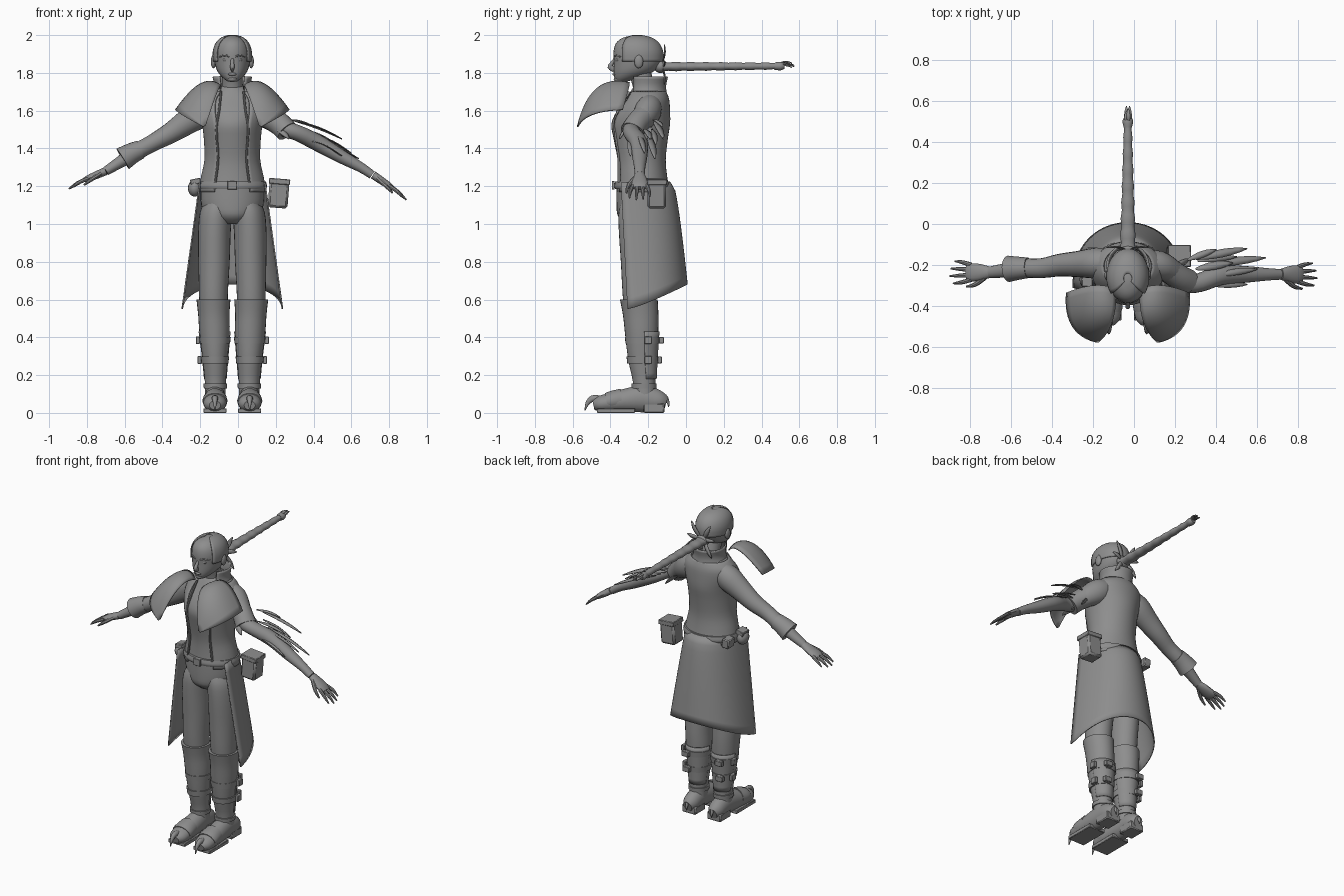
import bpy, bmesh, math
from mathutils import Vector

if "Cube" in bpy.data.objects:
    bpy.data.objects.remove(bpy.data.objects["Cube"])

CX = -0.03  # body centre line
grey = bpy.data.materials.new("plain_grey")
grey.use_nodes = True
grey.diffuse_color = (0.27, 0.27, 0.27, 1)
grey.node_tree.nodes["Principled BSDF"].inputs["Base Color"].default_value = grey.diffuse_color


def finish(name, bm, thick=0):
    bmesh.ops.recalc_face_normals(bm, faces=bm.faces)
    mesh = bpy.data.meshes.new(name)
    bm.to_mesh(mesh)
    bm.free()
    mesh.materials.append(grey)
    ob = bpy.data.objects.new(name, mesh)
    bpy.context.collection.objects.link(ob)
    if thick:
        mod = ob.modifiers.new("thickness", "SOLIDIFY")
        mod.thickness, mod.offset = thick, 0
    return ob


def smooth_rows(rows, steps):
    """Catmull-Rom resampling of tuples."""
    out = []
    for i in range(len(rows) - 1):
        a, b = rows[max(i - 1, 0)], rows[i]
        c, d = rows[i + 1], rows[min(i + 2, len(rows) - 1)]
        for k in range(steps):
            t = k / steps
            out.append([q + t / 2 * (r - p + t * (2 * p - 5 * q + 4 * r - s + t * (3 * (q - r) + s - p)))
                        for p, q, r, s in zip(a, b, c, d)])
    return out + [list(rows[-1])]


def skin(name, rings, closed=True, caps=True, thick=0):
    bm = bmesh.new()
    grid = [[bm.verts.new(p) for p in ring] for ring in rings]
    n = len(grid[0])
    for r0, r1 in zip(grid, grid[1:]):
        for j in range(n if closed else n - 1):
            k = (j + 1) % n
            bm.faces.new((r0[j], r0[k], r1[k], r1[j]))
    if closed and caps:
        bm.faces.new(grid[0])
        bm.faces.new(grid[-1])
    return finish(name, bm, thick)


def loft(name, rows, x=CX, side=1, n=28, gap=0, steps=3, caps=True, thick=0, grow=0, power=1.0):
    """Upright body of rings: z, x offset, y, x radius, y radius; gap opens the front."""
    rings = []
    g = math.radians(gap)
    for z, dx, y, rx, ry in smooth_rows(rows, steps):
        ring = []
        for j in range(n):
            a = g + (math.tau - 2 * g) * j / (n - 1 if gap else n)
            s, c = math.sin(a), math.cos(a)
            ring.append((x + side * dx + (rx + grow) * math.copysign(abs(s) ** power, s),
                         y - (ry + grow) * math.copysign(abs(c) ** power, c), z))
        rings.append(ring)
    return skin(name, rings, not gap, caps, thick)


def tube(name, rows, n=14, steps=3, up=(0, 0, 1)):
    """Tube along a path: x, y, z, radius across, radius upward."""
    rows = smooth_rows(rows, steps)
    rings = []
    for i, row in enumerate(rows):
        t = (Vector(rows[min(i + 1, len(rows) - 1)][:3]) - Vector(rows[max(i - 1, 0)][:3])).normalized()
        u = t.cross(Vector(up)).normalized()
        v = u.cross(t)
        rings.append([Vector(row[:3]) + u * row[3] * math.cos(math.tau * j / n)
                      + v * row[4] * math.sin(math.tau * j / n) for j in range(n)])
    return skin(name, rings)


def leaf(name, a, b, width, flat=(0, 0, 1), bend=0.01):
    """Thin pointed blade from a to b."""
    a, b, f = Vector(a), Vector(b), Vector(flat)
    across = (b - a).cross(f).normalized()
    rings = []
    for i in range(7):
        t = i / 6
        w = width * math.sin(math.pi * (0.05 + 0.93 * t)) ** 0.8
        p = a.lerp(b, t) + f * bend * math.sin(math.pi * t)
        rings.append([p - across * w, p + f * w * 0.3, p + across * w])
    return skin(name, rings, closed=False, thick=0.005)


def box(name, centre, size, tilt=0):
    bm = bmesh.new()
    bmesh.ops.create_cube(bm, size=1)
    bmesh.ops.scale(bm, vec=size, verts=bm.verts)
    bmesh.ops.bevel(bm, geom=bm.edges[:], offset=min(size) * 0.12, segments=1, affect="EDGES")
    ob = finish(name, bm)
    ob.location, ob.rotation_euler = centre, (0, tilt, 0)
    return ob


def ball(name, centre, size):
    bm = bmesh.new()
    bmesh.ops.create_uvsphere(bm, u_segments=16, v_segments=10, radius=1)
    bmesh.ops.scale(bm, vec=size, verts=bm.verts)
    bmesh.ops.translate(bm, vec=centre, verts=bm.verts)
    return finish(name, bm)


# Head, hair cap and neck
skull = [(1.755, 0, -.34, .025, .03), (1.775, 0, -.31, .052, .07), (1.81, 0, -.275, .08, .108),
         (1.86, 0, -.256, .094, .127), (1.91, 0, -.256, .096, .128), (1.955, 0, -.26, .082, .112),
         (1.985, 0, -.263, .052, .074), (1.998, 0, -.265, .015, .02)]
loft("head", skull)
loft("hair_cap", skull[3:], gap=52, grow=.005, thick=.006)
loft("neck", [(1.66, 0, -.21, .07, .07), (1.72, 0, -.22, .056, .06), (1.82, 0, -.25, .055, .06)])
tube("nose", [(CX, -.375, 1.875, .008, .008), (CX, -.393, 1.85, .01, .01),
              (CX, -.402, 1.832, .014, .012), (CX, -.38, 1.818, .015, .008)], up=(1, 0, 0))
ball("lips", (CX, -.376, 1.793), (.022, .014, .009))
ball("chin", (CX, -.357, 1.767), (.026, .026, .016))
for s, w in ((1, "left"), (-1, "right")):
    ball(w + "_eye", (CX + s * .036, -.36, 1.868), (.017, .014, .009))
    ball(w + "_ear", (CX + s * .1, -.25, 1.86), (.014, .024, .036))
    tube(w + "_brow", [(CX + s * .015, -.38, 1.886, .005, .005), (CX + s * .04, -.371, 1.893, .006, .006),
                       (CX + s * .068, -.345, 1.885, .004, .004)], n=8)
    for i, (dx, z) in enumerate(((.07, 1.95), (.1, 1.86), (.08, 1.74))):
        leaf(f"{w}_hair_feather_{i}", (CX + s * .01, -.135, 1.84), (CX + s * dx, -.115, z), .014, (0, 1, 0))

# Long braided tail
ball("hair_knot", (CX, -.135, 1.835), (.045, .035, .036))
braid = []
for i in range(33):
    t = i / 32
    swell = 1 + .08 * math.sin(i * math.pi / 2)
    braid.append((CX, -.15 + .63 * t, 1.833 + .003 * t, (.038 - .019 * t) * swell, (.025 - .007 * t) * swell))
tube("braid", braid, steps=1)
tube("braid_tie", [(CX, .47, 1.836, .02, .02), (CX, .5, 1.836, .026, .023), (CX, .52, 1.838, .018, .016)])
for i in range(5):
    a = math.tau * i / 5
    leaf(f"braid_tuft_{i}", (CX + .012 * math.cos(a), .49, 1.837 + .01 * math.sin(a)),
         (CX + .008 * math.cos(a), .573 - .012 * (i % 3), 1.84 + .012 * math.sin(a)), .009)

# Torso, open coat and stand collar
body = [(1.17, 0, -.23, .17, .135), (1.25, 0, -.235, .155, .125), (1.34, 0, -.24, .137, .122),
        (1.45, 0, -.245, .14, .138), (1.53, 0, -.245, .15, .15), (1.60, 0, -.23, .165, .135),
        (1.66, 0, -.21, .155, .11), (1.70, 0, -.205, .11, .09), (1.73, 0, -.205, .06, .07)]
loft("torso", body, n=36)
loft("coat_body", body[:8], n=40, gap=32, grow=.007, thick=.008)
loft("vest_panel", body[:7], n=40, gap=165, grow=.004, thick=.004).hide_render = False
loft("stand_collar", [(1.685, 0, -.205, .105, .1), (1.73, 0, -.205, .092, .095), (1.78, 0, -.2, .1, .1)],
     gap=42, thick=.01)
for s, w in ((1, "left"), (-1, "right")):
    tube(w + "_lapel_trim", [(CX + s * x, y, z, .008, .006) for x, y, z in
         ((.06, -.3, 1.70), (.07, -.36, 1.60), (.085, -.375, 1.5), (.075, -.355, 1.35), (.09, -.355, 1.22))],
         n=8, up=(1, 0, 0))

# Wing-like collar flaps, curving from the shoulders to a front tip
def mix(p, q, r, t):
    return Vector(p) * (1 - t) ** 2 + Vector(q) * 2 * t * (1 - t) + Vector(r) * t * t

for s, w in ((1, "left"), (-1, "right")):
    rings = []
    for i in range(13):
        v = i / 12
        root = mix((.06, -.32, 1.71), (.14, -.27, 1.82), (.298, -.335, 1.605), v)
        bow = mix((.05, -.5, 1.80), (.2, -.51, 1.84), (.315, -.54, 1.60), v)
        row = [mix(root, bow, (.145, -.575, 1.51), t / 12 * .98) for t in range(13)]
        rings.append([(CX + s * p.x, p.y, p.z) for p in row])
    skin(w + "_collar_flap", rings, closed=False, thick=.008)

# Coat skirt, open at the front
rings = []
for i in range(13):
    t = i / 12
    ring = []
    for j in range(41):
        a = math.pi * (j / 40 - .5)
        c = max(math.cos(a), 0)
        front, back = -.345 + .035 * t, -.085 + .05 * t ** .35 + .04 * t
        ring.append((CX + (.172 + .093 * t) * math.sin(a), front + (back - front) * c ** .8,
                     1.22 + t * (-.67 + .13 * c)))
    rings.append(ring)
skin("coat_skirt", rings, closed=False, thick=.008)

# Belt with pouches
loft("belt", [(1.185, 0, -.23, .178, .145), (1.2, 0, -.23, .184, .15), (1.225, 0, -.23, .178, .145)], n=36)
box("belt_buckle", (CX, -.385, 1.205), (.05, .015, .045))
box("left_book_case", (.215, -.155, 1.16), (.105, .1, .15), .08)
box("left_case_flap", (.22, -.155, 1.225), (.112, .108, .03), .08)
ball("right_pouch", (-.23, -.27, 1.19), (.035, .045, .045))
box("right_pouch_lid", (-.225, -.27, 1.225), (.055, .07, .03), -.2)
box("right_back_pouch", (-.205, -.15, 1.195), (.05, .07, .06), -.1)

# Trousers, boots and clawed shoes
loft("hips", [(1.0, 0, -.235, .07, .08), (1.04, 0, -.235, .13, .125), (1.1, 0, -.23, .165, .138),
              (1.2, 0, -.23, .168, .138)], n=32)
for s, w in ((1, "left"), (-1, "right")):
    X = CX + s * .092
    loft(w + "_trouser_leg", [(.5, .098, -.24, .075, .08), (.62, .1, -.25, .076, .085), (.8, .097, -.245, .083, .1),
         (.95, .095, -.24, .086, .115), (1.06, .087, -.235, .085, .122), (1.12, .075, -.23, .07, .11)], side=s)
    loft(w + "_boot_shaft", [(.09, .09, -.22, .054, .06), (.17, .09, -.222, .056, .06), (.28, .091, -.23, .066, .076),
         (.42, .094, -.235, .08, .088), (.52, .098, -.24, .083, .094), (.6, .1, -.25, .09, .1)], side=s)
    loft(w + "_shin_guard", [(.18, .09, -.222, .058, .064), (.3, .091, -.232, .069, .08),
         (.43, .094, -.237, .083, .094)], side=s, gap=100, thick=.006).rotation_euler = (0, 0, 0)
    loft(w + "_ankle_band", [(.13, .09, -.222, .061, .066), (.155, .09, -.222, .063, .067)], side=s)
    for z, r in ((.28, .071), (.385, .08)):
        loft(f"{w}_strap_{z}", [(z - .018, .092, -.23, r, r + .01), (z + .018, .092, -.23, r + .004, r + .014)], side=s)
        box(f"{w}_buckle_{z}", (X + s * (r + .01), -.2, z), (.022, .04, .04))
        box(f"{w}_rear_buckle_{z}", (X + s * .03, -.222 + r + .012, z), (.05, .026, .035))
    tube(w + "_shoe", [(X, y, z, r, h) for y, z, r, h in
         ((-.105, .05, .03, .035), (-.14, .06, .05, .056), (-.22, .075, .055, .073), (-.31, .067, .06, .064),
          (-.4, .055, .063, .052), (-.46, .046, .055, .042), (-.49, .04, .03, .024))], n=18)
    box(w + "_sole", (X, -.37, .012), (.122, .2, .024))
    box(w + "_heel", (X, -.17, .025), (.1, .11, .05))
    tube(w + "_toe_cap", [(X, -.34, .07, .062, .06), (X, -.39, .064, .067, .054), (X, -.42, .058, .064, .048)])
    tube(w + "_toe_claw", [(X, -.455, .07, .022, .02), (X, -.495, .075, .018, .016), (X, -.522, .05, .011, .01),
         (X, -.535, .012, .002, .002)], n=10, up=(1, 0, 0))
    tube(w + "_heel_claw", [(X, -.14, .085, .018, .016), (X, -.112, .085, .014, .012), (X, -.095, .055, .008, .008),
         (X, -.092, .03, .002, .002)], n=10, up=(1, 0, 0))

# Arms: the right is sleeved with a cuff, the left is bare and bent forward
tube("right_arm", [(-.11, -.19, 1.64, .06, .06), (-.18, -.19, 1.6, .075, .08), (-.27, -.195, 1.54, .064, .068),
     (-.36, -.2, 1.48, .055, .055), (-.45, -.215, 1.43, .048, .046), (-.54, -.215, 1.38, .046, .044),
     (-.62, -.225, 1.33, .036, .032), (-.7, -.235, 1.28, .028, .024)], n=18)
tube("right_cuff", [(-.515, -.213, 1.395, .05, .05), (-.56, -.215, 1.375, .056, .056),
     (-.61, -.218, 1.345, .064, .064)], n=18)
tube("left_arm", [(.05, -.19, 1.64, .06, .06), (.12, -.2, 1.6, .07, .078), (.19, -.235, 1.55, .058, .062),
     (.25, -.285, 1.505, .048, .045), (.32, -.285, 1.48, .046, .042), (.42, -.25, 1.43, .048, .044),
     (.55, -.245, 1.355, .04, .036), (.65, -.245, 1.3, .03, .027), (.71, -.245, 1.26, .026, .023)], n=18)
tube("left_sleeve_end", [(.17, -.225, 1.565, .062, .066), (.22, -.26, 1.53, .062, .062),
     (.26, -.285, 1.49, .066, .06)], n=18)

# Hands
def hand(w, wrist, along, s):
    wrist, along = Vector(wrist), Vector(along).normalized()

    def at(d, y, drop=0):
        return (*(wrist + along * d + Vector((0, y, -drop))),)

    tube(w + "_palm", [(*at(0, 0), .027, .022), (*at(.05, 0), .04, .021), (*at(.1, 0), .044, .018),
                       (*at(.125, 0), .035, .012)])
    for i, size in enumerate((.09, .108, .102, .08)):
        y = -.036 + .024 * i
        tube(f"{w}_finger_{i}", [(*at(.1, y), .011, .011), (*at(.1 + size * .55, y * 1.35), .01, .01),
             (*at(.105 + size, y * 1.5, .012), .004, .004)], n=8)
    tube(w + "_thumb", [(*at(.03, -.025), .014, .013), (*at(.08, -.06, .012), .011, .011),
                        (*at(.125, -.07, .025), .005, .005)], n=8)

hand("right", (-.7, -.235, 1.28), (-1, 0, -.42), -1)
hand("left", (.715, -.245, 1.26), (1, 0, -.68), 1)

# Feather-like blades along the left forearm
blades = [((.26, -.175, 1.55), (.4, -.125, 1.515)), ((.3, -.17, 1.545), (.55, -.12, 1.45)),
          ((.31, -.18, 1.5), (.5, -.16, 1.42)), ((.36, -.2, 1.47), (.64, -.165, 1.345)),
          ((.4, -.25, 1.475), (.6, -.22, 1.375)), ((.3, -.22, 1.5), (.48, -.19, 1.45)),
          ((.38, -.3, 1.44), (.55, -.295, 1.36))]
for i, (a, b) in enumerate(blades):
    leaf(f"forearm_blade_{i}", a, b, .016 + .004 * (i % 2), (.3, .25, .9))
for i in range(3):
    leaf(f"sleeve_shred_{i}", (.2, -.3 + .05 * i, 1.51), (.27, -.35 + .09 * i, 1.45), .02, (0, -.5, .8))

# Smooth shading with sharp edges kept
bpy.ops.object.select_all(action="DESELECT")
for ob in bpy.data.objects:
    if ob.type == "MESH":
        ob.select_set(True)
        bpy.context.view_layer.objects.active = ob
bpy.ops.object.shade_smooth_by_angle(angle=math.radians(40))
